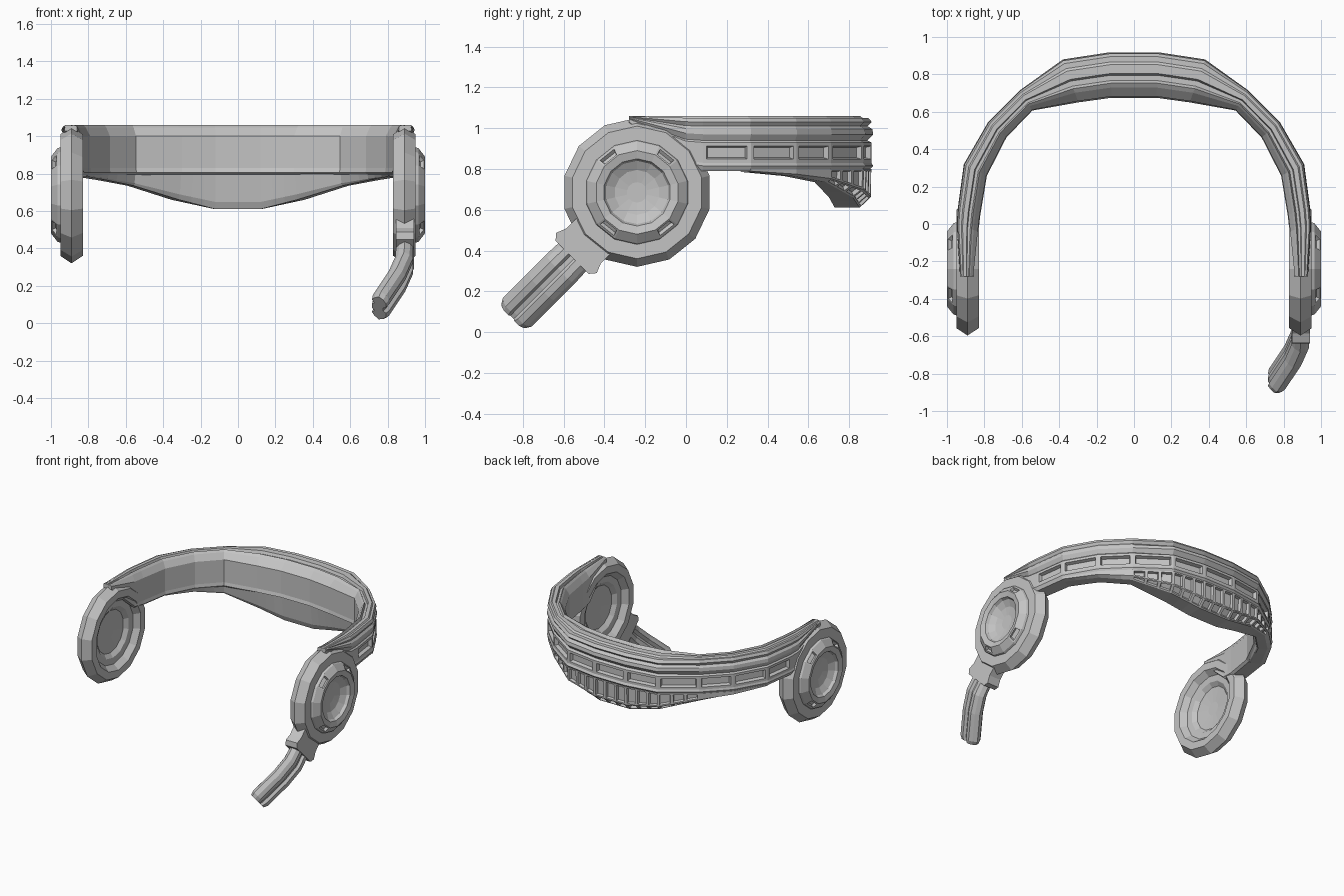
import bpy, bmesh, math

if "Cube" in bpy.data.objects:
    bpy.data.objects.remove(bpy.data.objects["Cube"], do_unlink=True)

grey = bpy.data.materials.new("plain_grey")
grey.use_nodes = True
grey.diffuse_color = (0.55, 0.55, 0.55, 1)
grey.node_tree.nodes["Principled BSDF"].inputs["Base Color"].default_value = (0.55, 0.55, 0.55, 1)


def loft(rings):
    """Skin closed rings of points, cap both ends, and return the faces by (ring, side)."""
    bm = bmesh.new()
    rows = [[bm.verts.new(p) for p in ring] for ring in rings]
    n = len(rows[0])
    faces = {}
    for i, (a, b) in enumerate(zip(rows, rows[1:])):
        for j in range(n):
            k = (j + 1) % n
            faces[i, j] = bm.faces.new((a[j], a[k], b[k], b[j]))
    bm.faces.new(rows[0][::-1])
    bm.faces.new(rows[-1])
    bmesh.ops.recalc_face_normals(bm, faces=bm.faces[:])
    return bm, faces


def recess(bm, faces, border, depth):
    """Sink a framed panel into each face."""
    bmesh.ops.inset_individual(bm, faces=faces, thickness=border, use_even_offset=True)
    bmesh.ops.inset_individual(bm, faces=faces, thickness=border * 0.4, depth=-depth,
                               use_even_offset=True)


def finish(bm, name):
    mesh = bpy.data.meshes.new(name)
    bm.to_mesh(mesh)
    bm.free()
    mesh.materials.append(grey)
    obj = bpy.data.objects.new(name, mesh)
    bpy.context.collection.objects.link(obj)
    return obj


def lerp(a, b, t):
    return tuple(p + (q - p) * t for p, q in zip(a, b))


# Plan of the band: inner x, inner y, outer x, outer y, height factor, skirt bottom
half = [
    (0.12, 0.682, 0.13, 0.918, 1, 0.61),
    (0.30, 0.657, 0.38, 0.88, 1, 0.66),
    (0.545, 0.61, 0.61, 0.715, 1, 0.735),
    (0.685, 0.465, 0.78, 0.545, 1, 0.765),
    (0.79, 0.26, 0.91, 0.32, 1, 0.785),
    (0.825, 0.05, 0.942, 0.085, 1, 0.79),
    (0.835, -0.04, 0.948, 0.0, 0.95, 0.79),
    (0.86, -0.28, 0.93, -0.28, 0.12, 0.79),
]


def full(stations):
    mirrored = [(-a, b, -c, d, e, f) for a, b, c, d, e, f in stations]
    return mirrored[::-1] + stations


def across(st, t, z):
    x, y = lerp(st[0:2], st[2:4], t)
    return (x, y, z)


# Headband with ridged top, grooved rim and recessed windows
TOP = 1.06
section = [
    (0, 0.83), (0, 1.0), (0.2, 1.045), (0.3, 1.06), (0.36, 1.04), (0.48, 1.04),
    (0.52, 1.06), (0.72, 1.06), (0.78, 1.05), (0.9, 1.05), (0.97, 1.03),
    (0.88, 1.01), (0.98, 0.995), (1, 0.97), (0.88, 0.94), (0.96, 0.93),
    (0.96, 0.83), (1, 0.815), (0.9, 0.79), (0.1, 0.79), (-0.03, 0.805),
]
WINDOW_SIDE = 15
stations = full(half)
bm, faces = loft([[across(s, t, TOP - (TOP - z) * s[4]) for t, z in section]
                  for s in stations])
windows = [faces[i, WINDOW_SIDE] for i in range(2, len(stations) - 3)]
recess(bm, windows, 0.018, 0.025)
finish(bm, "headband")

# Rear skirt with ribbed outer wall
coarse = full(half[:5])
fine = [lerp(a, b, k / 3) for a, b in zip(coarse, coarse[1:]) for k in range(3)]
fine.append(coarse[-1])
skirt_top = 0.80
skirt_section = [(0.05, 0), (0.13, 0.8), (0.2, 1), (0.72, 1), (0.95, 0.72), (0.96, 0)]
bm, faces = loft([[across(s, t, skirt_top + (s[5] - skirt_top) * k)
                   for t, k in skirt_section] for s in fine])
panels = [f for (i, j), f in faces.items()
          if j in (3, 4) and min(fine[i][5], fine[i + 1][5]) < 0.72]
recess(bm, panels, 0.01, 0.02)
finish(bm, "rear_skirt")

# Ear cups: profile of x and radius turned about the x axis
CUP_Y, CUP_Z, SIDES = -0.24, 0.685, 14
cup_profile = [
    (0.935, 0.05), (0.945, 0.11), (0.97, 0.155), (0.99, 0.165), (1.0, 0.205),
    (0.965, 0.25), (0.95, 0.255), (0.95, 0.325), (0.89, 0.365), (0.83, 0.325),
    (0.83, 0.27), (0.87, 0.235), (0.875, 0.19), (0.9, 0.16), (0.91, 0.05),
]
NOTCH_RING = 4
for name, side in (("left", 1), ("right", -1)):
    rings = []
    for x, r in cup_profile:
        angles = [2 * math.pi * k / SIDES - math.pi / 2 for k in range(SIDES)]
        rings.append([(side * x, CUP_Y + r * math.cos(a), CUP_Z + r * math.sin(a))
                      for a in angles])
    bm, faces = loft(rings)
    notches = [faces[NOTCH_RING, j] for j in (1, 5, 8, 12)]
    recess(bm, notches, 0.01, 0.02)
    finish(bm, name + "_ear_cup")


# Boom frame: s runs down the boom from the cup centre, w runs across it
def boom_point(x, s, w):
    d = math.sqrt(0.5)
    return (x, CUP_Y - d * (s + w), CUP_Z + d * (w - s))


# Bracket holding the boom
outline = [(0.28, 0.12), (0.37, 0.12), (0.42, 0.14), (0.45, 0.115)]
outline += [(s, -w) for s, w in outline[::-1]]
bm, faces = loft([[boom_point(x, s, w) for s, w in outline] for x in (0.845, 0.94)])
finish(bm, "boom_bracket")

# Boom arm: grooved section bent inward towards the mouth
arm_half = [(0.1, 0.0), (0.085, 0.03), (0.06, 0.048), (0.025, 0.048), (0.012, 0.03)]
outer = arm_half + [(-w, h) for w, h in arm_half[::-1]]
inner = [(-0.08, -0.03), (-0.055, -0.048), (-0.035, -0.03), (-0.015, -0.048),
         (0.015, -0.048), (0.035, -0.03), (0.055, -0.048), (0.08, -0.03)]
arm_path = [(0.42, 0.892, 0, 0.95), (0.53, 0.888, 12, 1), (0.65, 0.85, 24, 1),
            (0.83, 0.765, 25, 1), (0.855, 0.753, 25, 0.85)]
rings = []
for s, x, bend, size in arm_path:
    a = math.radians(bend)
    rings.append([boom_point(x + h * size * math.cos(a), s + h * size * math.sin(a), w * size)
                  for w, h in outer + inner])
bm, faces = loft(rings)
finish(bm, "boom_arm")
